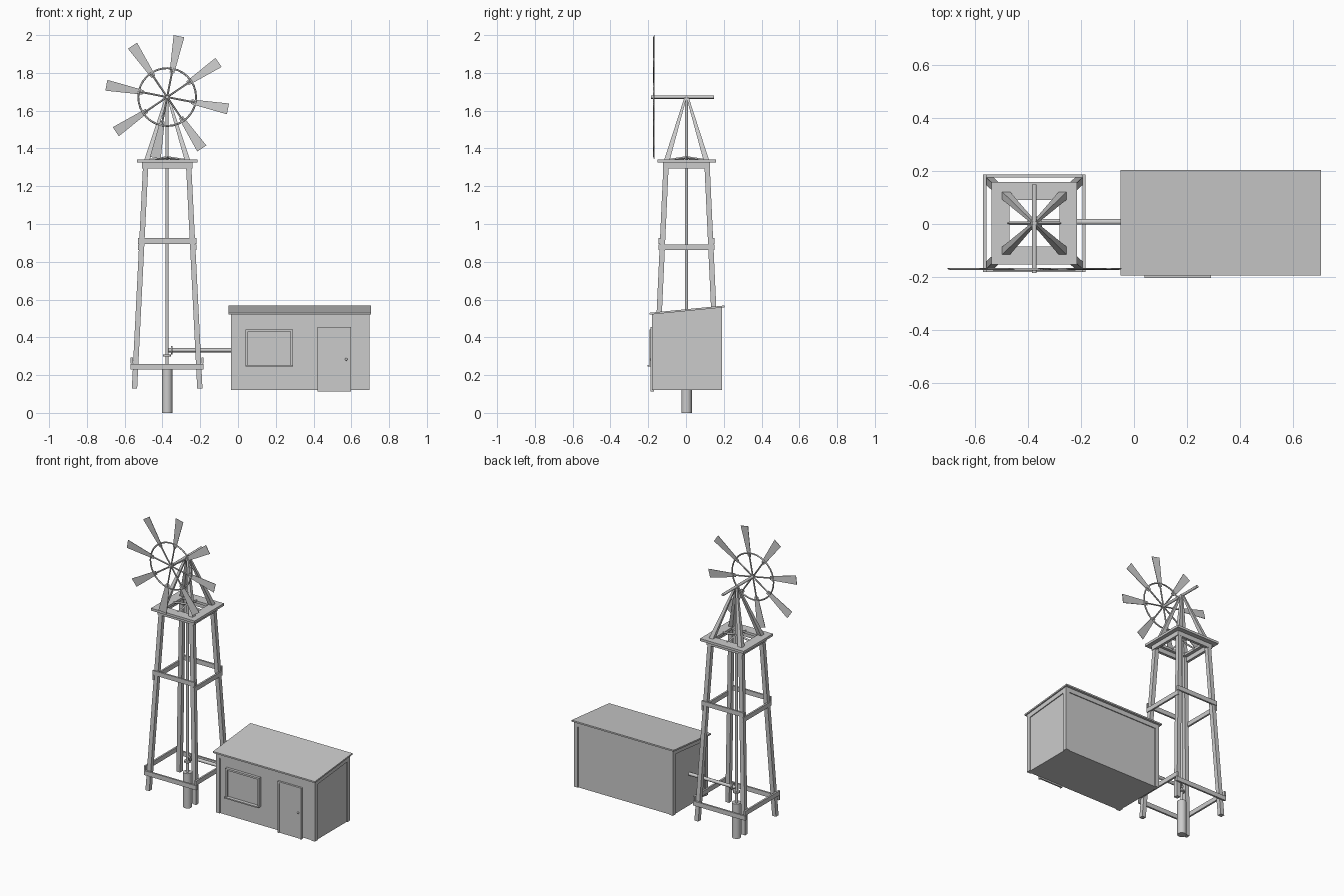
import bpy, bmesh, math
from mathutils import Vector

if "Cube" in bpy.data.objects:
    bpy.data.objects.remove(bpy.data.objects["Cube"])

CX, CY = -0.375, 0.003      # tower axis
HUB_Z = 1.672


def mesh_object(name, verts, faces):
    me = bpy.data.meshes.new(name)
    bm = bmesh.new()
    vs = [bm.verts.new(v) for v in verts]
    for f in faces:
        bm.faces.new([vs[i] for i in f])
    bmesh.ops.recalc_face_normals(bm, faces=bm.faces)
    bm.to_mesh(me)
    bm.free()
    ob = bpy.data.objects.new(name, me)
    bpy.context.collection.objects.link(ob)
    return ob


def loft(name, a, b):
    """Closed solid between two matching outlines."""
    n = len(a)
    sides = [(i, (i + 1) % n, n + (i + 1) % n, n + i) for i in range(n)]
    return mesh_object(name, list(a) + list(b),
                       [tuple(range(n)), tuple(range(n, 2 * n))] + sides)


def rect(x, y, z, hx, hy):
    return [(x + sx * hx, y + sy * hy, z) for sx, sy in ((-1, -1), (1, -1), (1, 1), (-1, 1))]


def box(name, x0, x1, y0, y1, z0, z1):
    x, y, hx, hy = (x0 + x1) / 2, (y0 + y1) / 2, (x1 - x0) / 2, (y1 - y0) / 2
    return loft(name, rect(x, y, z0, hx, hy), rect(x, y, z1, hx, hy))


def tube(name, p, q, r, sides=10):
    p, q = Vector(p), Vector(q)
    d = q - p
    bpy.ops.mesh.primitive_cylinder_add(vertices=sides, radius=r, depth=d.length, location=(p + q) / 2)
    ob = bpy.context.object
    ob.name = name
    ob.rotation_euler = d.to_track_quat('Z', 'Y').to_euler()
    bpy.ops.object.shade_smooth_by_angle(angle=math.radians(40))
    return ob


def frame(name, hx, hy, width, zx, zy, h):
    """Four boards round the tower; front/back at height zx, sides at zy."""
    for s, tag in ((-1, "a"), (1, "b")):
        y = CY + s * (hy - width / 2)
        box(f"{name}_long_{tag}", CX - hx, CX + hx, y - width / 2, y + width / 2, zx, zx + h)
        x = CX + s * (hx - width / 2)
        inner = hy - (width if zx == zy else 0)
        box(f"{name}_side_{tag}", x - width / 2, x + width / 2, CY - inner, CY + inner, zy, zy + h)


# tower legs and the tapered struts that carry the wheel shaft
for sx in (-1, 1):
    for sy in (-1, 1):
        loft("tower_leg",
             rect(CX + sx * 0.173, CY + sy * 0.163, 0.128, 0.014, 0.014),
             rect(CX + sx * 0.113, CY + sy * 0.108, 1.325, 0.014, 0.014))
        loft("head_strut",
             rect(CX + sx * 0.108, CY + sy * 0.105, 1.335, 0.015, 0.015),
             rect(CX + sx * 0.006, CY + sy * 0.006, 1.668, 0.006, 0.006))

# cross bands and platform
frame("lower_band", 0.193, 0.184, 0.012, 0.23, 0.262, 0.03)
frame("middle_band", 0.155, 0.148, 0.012, 0.895, 0.862, 0.03)
frame("platform_beam", 0.134, 0.124, 0.018, 1.295, 1.295, 0.03)
frame("platform_deck", 0.161, 0.155, 0.067, 1.325, 1.325, 0.016)

# shallow braces meeting at the pump rod
for dx, dy in ((1, 0), (-1, 0), (0, 1), (0, -1)):
    tube("rod_brace", (CX, CY, 1.352), (CX + dx * 0.1, CY + dy * 0.1, 1.337), 0.007, 4)

# well pipe, pump rod, outlet pipe with collars
tube("well_pipe", (CX, CY, 0), (CX, CY, 0.232), 0.028, 12)
tube("pump_rod", (CX, CY, 0.22), (CX, CY, 1.68), 0.0085)
tube("rod_collar", (CX, CY, 0.298), (CX, CY, 0.308), 0.022)
tube("outlet_pipe", (CX, CY + 0.005, 0.332), (-0.03, CY + 0.005, 0.332), 0.011)
tube("outlet_collar", (CX + 0.02, CY + 0.005, 0.332), (CX + 0.028, CY + 0.005, 0.332), 0.023)

# wind wheel
WY = -0.17
tube("wheel_shaft", (CX, -0.185, HUB_Z), (CX, 0.149, HUB_Z), 0.009)
bpy.ops.mesh.primitive_torus_add(major_segments=32, minor_segments=6, major_radius=0.153,
                                 minor_radius=0.005, location=(CX, WY, HUB_Z),
                                 rotation=(math.pi / 2, 0, 0))
bpy.context.object.name = "wheel_ring"
bpy.ops.object.shade_smooth_by_angle(angle=math.radians(65))
for i in range(8):
    a = math.radians(79 + 45 * i)
    u, v = Vector((math.cos(a), 0, math.sin(a))), Vector((-math.sin(a), 0, math.cos(a)))
    hub = Vector((CX, WY, HUB_Z))
    outline = [u * r + v * w for r, w in ((0.13, -0.012), (0.328, -0.029), (0.328, 0.029), (0.13, 0.012))]
    tilt = [Vector((0, 0.002 * s, 0)) for s in (-1, -1, 1, 1)]
    off = Vector((0, 0.0015, 0))
    loft("wheel_blade", [hub + p + t - off for p, t in zip(outline, tilt)],
         [hub + p + t + off for p, t in zip(outline, tilt)])
    tube("wheel_spoke", hub, hub + u * 0.15, 0.005, 6)

# shed: walls and sloping roof from side profiles


def side_prism(name, x0, x1, profile):
    return loft(name, [(x0, y, z) for y, z in profile], [(x1, y, z) for y, z in profile])


def roof_z(y):
    return 0.52 + (y + 0.193) * 0.097


X0, X1, Y0, Y1, Z0 = -0.037, 0.695, -0.18, 0.19, 0.122
T = 0.006
side_prism("shed_walls", X0 + T, X1 - T,
           [(Y0 + T, Z0), (Y1 - T, Z0), (Y1 - T, roof_z(Y1)), (Y0 + T, roof_z(Y0))])
side_prism("shed_roof", -0.05, 0.703,
           [(-0.193, roof_z(-0.193)), (0.203, roof_z(0.203)),
            (0.203, roof_z(0.203) + 0.01), (-0.193, roof_z(-0.193) + 0.01)])

# corner posts and eave trim
W = 0.028
for xa in (X0, X1 - W):
    for ya in (Y0, Y1 - W):
        side_prism("corner_post", xa, xa + W,
                   [(ya, Z0), (ya + W, Z0), (ya + W, roof_z(ya + W)), (ya, roof_z(ya))])
for ya in (Y0, Y1 - T):
    box("eave_trim", X0 + W, X1 - W, ya, ya + T, roof_z(ya) - 0.03, roof_z(ya))
for xa in (X0, X1 - T):
    ya, yb = Y0 + W, Y1 - W
    side_prism("gable_trim", xa, xa + T,
               [(ya, roof_z(ya) - 0.03), (yb, roof_z(yb) - 0.03), (yb, roof_z(yb)), (ya, roof_z(ya))])

# window with frame and sill
box("window_pane", 0.05, 0.28, -0.18, -0.17, 0.25, 0.435)
for xa in (0.04, 0.278):
    box("window_jamb", xa, xa + 0.012, -0.192, -0.17, 0.252, 0.442)
box("window_head", 0.052, 0.278, -0.192, -0.17, 0.43, 0.442)
box("window_sill", 0.04, 0.29, -0.203, -0.17, 0.245, 0.253)

# door with frame and knob
box("door_panel", 0.432, 0.59, -0.181, -0.17, 0.112, 0.445)
for xa in (0.422, 0.588):
    box("door_jamb", xa, xa + 0.01, -0.187, -0.17, 0.112, 0.455)
box("door_head", 0.432, 0.588, -0.187, -0.17, 0.445, 0.455)
bpy.ops.mesh.primitive_uv_sphere_add(segments=10, ring_count=6, radius=0.007, location=(0.573, -0.186, 0.283))
bpy.context.object.name = "door_knob"
bpy.ops.object.shade_smooth_by_angle(angle=math.radians(60))
